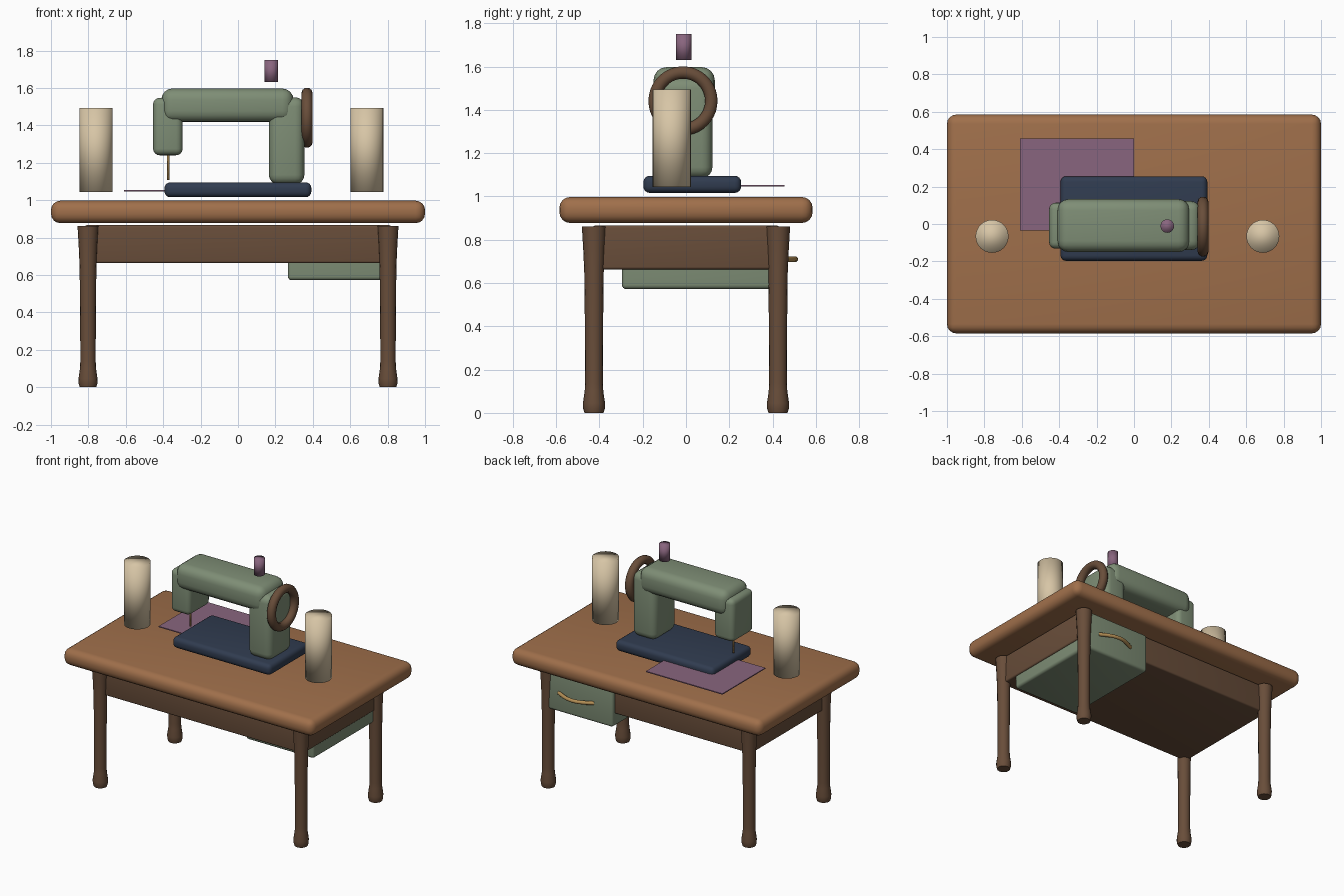
import bpy, bmesh, math
from mathutils import Matrix, Vector

if "Cube" in bpy.data.objects:
    bpy.data.objects.remove(bpy.data.objects["Cube"])


def mat(name, rgb):
    m = bpy.data.materials.new(name)
    m.diffuse_color = (*rgb, 1)
    m.use_nodes = True
    m.node_tree.nodes["Principled BSDF"].inputs["Base Color"].default_value = m.diffuse_color
    return m


WOOD = mat("warm_wood", (0.35, 0.16, 0.07))
DARK = mat("dark_wood", (0.14, 0.075, 0.042))
GREEN = mat("sage_enamel", (0.21, 0.27, 0.18))
NAVY = mat("navy_enamel", (0.03, 0.045, 0.08))
PLUM = mat("plum", (0.25, 0.13, 0.21))
CREAM = mat("cream_thread", (0.68, 0.56, 0.38))
BRASS = mat("brass", (0.45, 0.27, 0.09))


def finish(name, bm, material, smooth=None):
    me = bpy.data.meshes.new(name)
    bmesh.ops.recalc_face_normals(bm, faces=bm.faces[:])
    bm.to_mesh(me)
    bm.free()
    me.materials.append(material)
    ob = bpy.data.objects.new(name, me)
    bpy.context.collection.objects.link(ob)
    bpy.ops.object.select_all(action='DESELECT')
    ob.select_set(True)
    bpy.context.view_layer.objects.active = ob
    if smooth is None:
        bpy.ops.object.shade_smooth()
    else:
        bpy.ops.object.shade_smooth_by_angle(angle=math.radians(smooth))
    return ob


def box(name, xr, yr, zr, bevel, material):
    """Rounded box given by its x, y and z ranges."""
    bm = bmesh.new()
    bmesh.ops.create_cube(bm, size=1)
    rs = (xr, yr, zr)
    for v in bm.verts:
        v.co = Vector([(r[0] + r[1]) / 2 + c * (r[1] - r[0]) for c, r in zip(v.co, rs)])
    if bevel:
        bmesh.ops.bevel(bm, geom=bm.edges[:], offset=bevel, segments=4,
                        profile=0.5, affect='EDGES')
    return finish(name, bm, material, 35)


def cylinder(name, x, y, z0, z1, r, material, sides=32):
    bm = bmesh.new()
    bmesh.ops.create_cone(bm, cap_ends=True, segments=sides, radius1=r, radius2=r,
                          depth=z1 - z0, matrix=Matrix.Translation((x, y, (z0 + z1) / 2)))
    return finish(name, bm, material)


def turned(name, x, y, profile, material, sides=16):
    """Lathe a (radius, z) profile around a vertical axis."""
    bm = bmesh.new()
    rings = [[bm.verts.new((x + r * math.cos(2 * math.pi * i / sides),
                            y + r * math.sin(2 * math.pi * i / sides), z))
              for i in range(sides)] for r, z in profile]
    for a, b in zip(rings, rings[1:]):
        for i in range(sides):
            j = (i + 1) % sides
            bm.faces.new((a[i], a[j], b[j], b[i]))
    bm.faces.new(rings[0])
    bm.faces.new(rings[-1])
    return finish(name, bm, material, 40)


def sweep(name, points, r, material, closed=False, sides=12):
    """Round tube along a path lying in a plane; returned as a mesh."""
    cu = bpy.data.curves.new(name, 'CURVE')
    cu.dimensions = '3D'
    cu.bevel_depth = r
    cu.bevel_resolution = sides // 4
    cu.use_fill_caps = True
    sp = cu.splines.new('POLY')
    sp.points.add(len(points) - 1)
    for p, co in zip(sp.points, points):
        p.co = (*co, 1)
    sp.use_cyclic_u = closed
    sp.use_smooth = True
    cu.materials.append(material)
    ob = bpy.data.objects.new(name, cu)
    bpy.context.collection.objects.link(ob)
    bpy.ops.object.select_all(action='DESELECT')
    ob.select_set(True)
    bpy.context.view_layer.objects.active = ob
    bpy.ops.object.convert(target='MESH')
    return ob


# table
box("tabletop", (-1, 1), (-0.585, 0.585), (0.877, 0.997), 0.05, WOOD)
box("apron", (-0.82, 0.82), (-0.43, 0.43), (0.663, 0.866), 0.012, DARK)
LEG = [(0.044, 0), (0.050, 0.02), (0.051, 0.045), (0.043, 0.10), (0.041, 0.14),
       (0.042, 0.40), (0.045, 0.65), (0.050, 0.76), (0.056, 0.862)]
for sx, side in ((-1, "left"), (1, "right")):
    for sy, end in ((-1, "front"), (1, "back")):
        turned(f"{end}_{side}_leg", sx * 0.802, sy * 0.425, LEG, DARK)

# drawer opening to the back, with a bowed pull
box("drawer", (0.267, 0.81), (-0.296, 0.458), (0.572, 0.86), 0.02, GREEN)
N = 14
sweep("drawer_handle",
      [(0.415 + 0.28 * i / N, 0.455 + 0.05 * math.sin(math.pi * i / N), 0.71)
       for i in range(N + 1)], 0.013, BRASS)

# sewing machine body
box("machine_bed", (-0.393, 0.392), (-0.197, 0.255), (1.016, 1.095), 0.03, NAVY)
box("machine_column", (0.165, 0.355), (-0.14, 0.122), (1.085, 1.55), 0.05, GREEN)
box("machine_arm", (-0.41, 0.297), (-0.15, 0.133), (1.417, 1.597), 0.06, GREEN)
box("machine_head", (-0.454, -0.296), (-0.132, 0.114), (1.24, 1.547), 0.035, GREEN)
cylinder("needle", -0.373, -0.01, 1.107, 1.26, 0.006, BRASS, 12)

# handwheel ring on the right end
K = 40
sweep("handwheel",
      [(0.369, -0.014 + 0.131 * math.cos(2 * math.pi * i / K),
        1.441 + 0.131 * math.sin(2 * math.pi * i / K)) for i in range(K)],
      0.03, DARK, closed=True)

# thread and cloth
cylinder("spool_on_arm", 0.178, -0.011, 1.631, 1.749, 0.036, PLUM)
for sx, px in (("left", -0.759), ("right", 0.689)):
    cylinder(f"{sx}_thread_spool", px, -0.066, 1.043, 1.494, 0.088, CREAM)
box("cloth", (-0.61, 0.0), (-0.034, 0.456), (1.046, 1.053), 0, PLUM)
